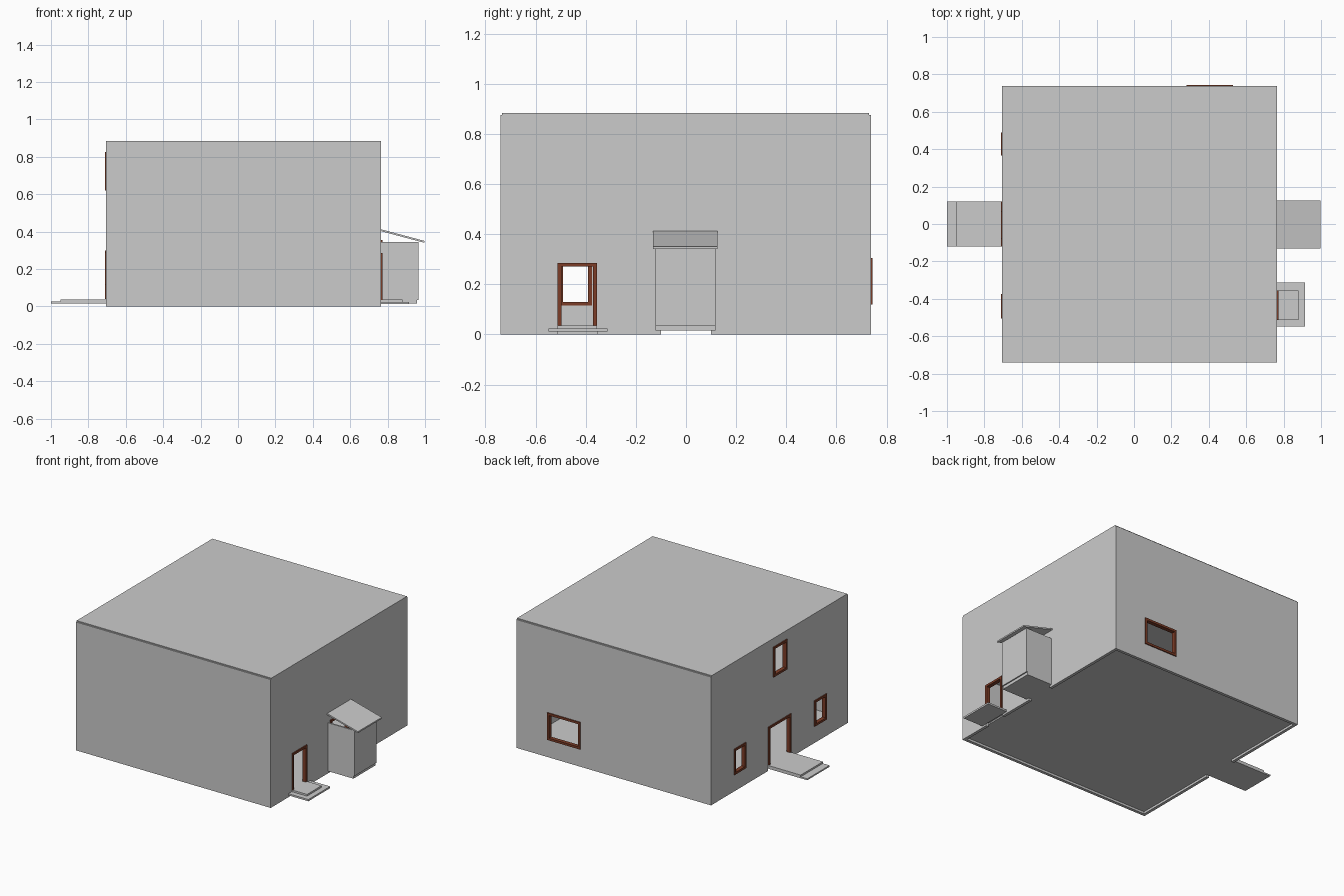
import bpy, bmesh
from mathutils import Vector

if "Cube" in bpy.data.objects:
    bpy.data.objects.remove(bpy.data.objects["Cube"])

X0, X1, Y0, Y1 = -0.705, 0.765, -0.74, 0.737   # outer wall faces
H, T = 0.876, 0.02                              # wall height, thickness

brown = bpy.data.materials.new("brown_wood")
brown.diffuse_color = (0.2, 0.045, 0.02, 1)
brown.use_nodes = True
brown.node_tree.nodes["Principled BSDF"].inputs["Base Color"].default_value = brown.diffuse_color


def boxes(name, bounds, mat=None):
    """One object made of boxes given as (x0, x1, y0, y1, z0, z1)."""
    bm = bmesh.new()
    for x0, x1, y0, y1, z0, z1 in bounds:
        for v in bmesh.ops.create_cube(bm, size=1)["verts"]:
            v.co = Vector((x1 if v.co.x > 0 else x0,
                           y1 if v.co.y > 0 else y0,
                           z1 if v.co.z > 0 else z0))
    me = bpy.data.meshes.new(name)
    bm.to_mesh(me)
    bm.free()
    ob = bpy.data.objects.new(name, me)
    bpy.context.collection.objects.link(ob)
    if mat:
        me.materials.append(mat)
    return ob


def cut(ob, cutter):
    cutter.hide_render = True
    m = ob.modifiers.new("cut", 'BOOLEAN')
    m.operation, m.solver, m.object = 'DIFFERENCE', 'EXACT', cutter
    bpy.context.view_layer.objects.active = ob
    bpy.ops.object.modifier_apply(modifier=m.name)
    bpy.data.objects.remove(cutter)


# Outer walls, open at top and bottom
walls = boxes("walls", [(X0, X1, Y0, Y1, 0, H)])
cut(walls, boxes("room_cutter", [(X0 + T, X1 - T, Y0 + T, Y1 - T, -0.1, 1.0)]))

# Openings: name, wall side, range along wall, bottom, top, is a door
openings = [
    ("left_window_front", "L", -0.505, -0.375, 0.115, 0.29, False),
    ("left_window_back", "L", 0.365, 0.49, 0.115, 0.29, False),
    ("left_window_upper", "L", -0.08, 0.068, 0.62, 0.825, False),
    ("left_door", "L", -0.12, 0.12, 0.04, 0.30, True),
    ("side_door", "R", -0.512, -0.355, 0.035, 0.285, True),
    ("porch_door", "R", -0.10, 0.10, 0.035, 0.355, True),
    ("back_window", "B", 0.28, 0.53, 0.12, 0.305, False),
]
OUT, BAR = 0.007, 0.015
for name, side, a, b, lo, hi, door in openings:
    depth = {"L": (X0 - OUT, X0 + T), "R": (X1 - T, X1 + OUT),
             "B": (Y1 - T, Y1 + OUT)}[side]

    def place(u0, u1, z0, z1, pad=0):
        d0, d1 = depth[0] - pad, depth[1] + pad
        return (u0, u1, d0, d1, z0, z1) if side == "B" else (d0, d1, u0, u1, z0, z1)

    # Doors are cut down to the ground so the steps pass through
    cut(walls, boxes("cutter", [place(a, b, -0.05 if door else lo, hi, 0.02)]))
    bars = [place(a, a + BAR, lo, hi - BAR), place(b - BAR, b, lo, hi - BAR),
            place(a, b, hi - BAR, hi)]
    if not door:
        bars.append(place(a + BAR, b - BAR, lo, lo + BAR))
    boxes(name + "_frame", bars, brown)

# Floors and roof
IN = (X0 + T, X1 - T, Y0 + T, Y1 - T)
boxes("ground_floor", [(*IN, 0.015, 0.035)])
boxes("upper_floor", [(*IN, 0.485, 0.505)])
boxes("roof", [(X0, X1, Y0 + 0.007, Y1 - 0.007, H, 0.883)])

# Steps
boxes("left_step_lower", [(-1.0, X0 + T, -0.12, 0.12, 0.015, 0.025)])
boxes("left_step_upper", [(-0.95, X0 + T, -0.12, 0.12, 0.025, 0.037)])
boxes("side_step_lower", [(X1, 0.915, -0.548, -0.313, 0.012, 0.024)])
boxes("side_step_upper", [(X1 - T, 0.88, -0.512, -0.355, 0.024, 0.036)])

# Enclosed porch with open gap under its sloping roof
PX, PY0, PY1, PT = 0.965, -0.122, 0.117, 0.01
boxes("porch_floor", [(X1 - T, 0.957, -0.1, 0.1, 0.015, 0.035),
                      (X1, 0.957, PY0, PY1, 0.015, 0.035)])
boxes("porch_walls", [(X1, PX, PY0, PY0 + PT, 0.035, 0.345),
                      (X1, PX, PY1 - PT, PY1, 0.035, 0.345),
                      (PX - PT, PX, PY0 + PT, PY1 - PT, 0.035, 0.345)])
porch_roof = boxes("porch_roof", [(X1, 0.997, -0.131, 0.126, 0.402, 0.412)])
for v in porch_roof.data.vertices:
    if v.co.x > 0.9:
        v.co.z -= 0.062
